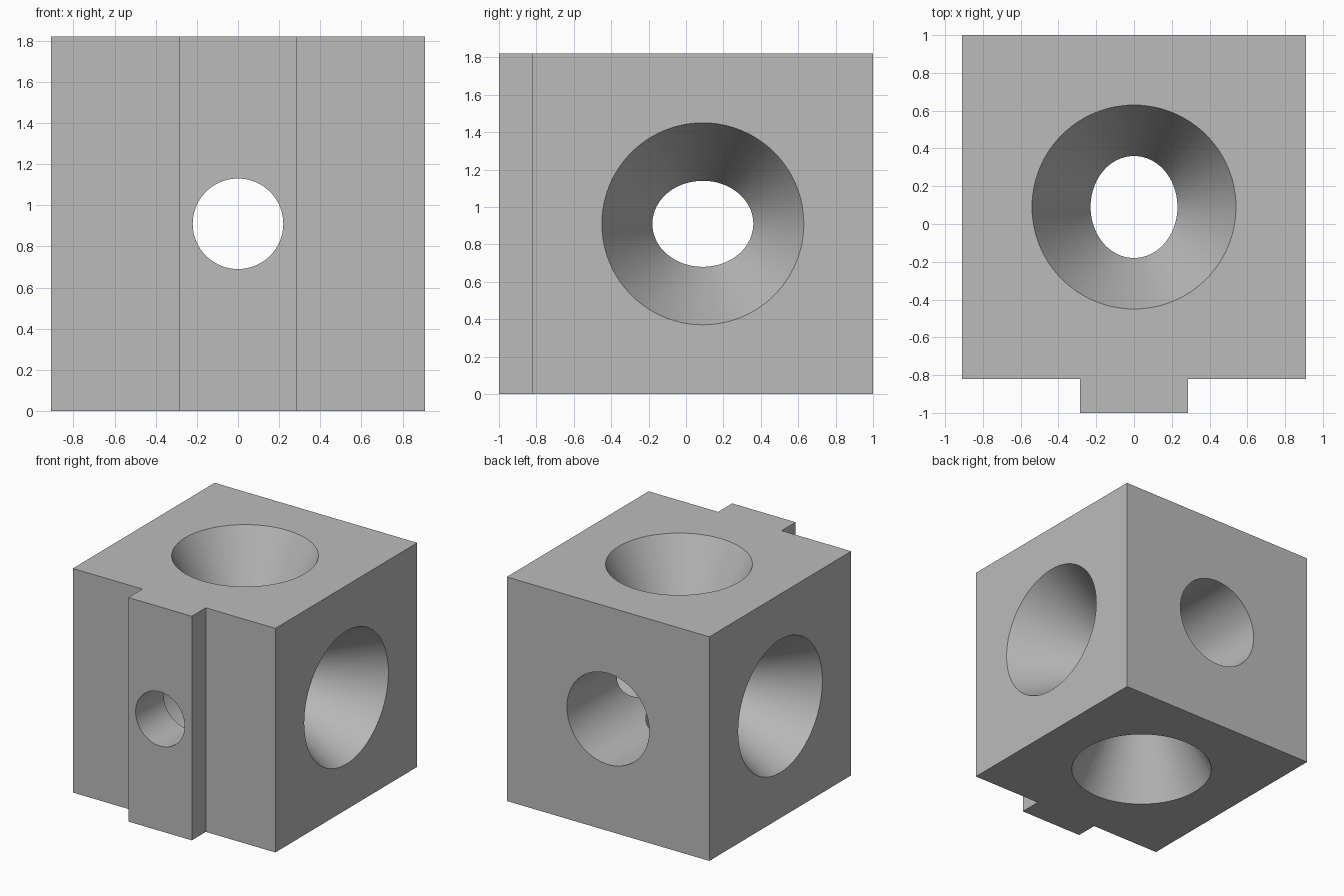
import bpy
from math import pi

cube = bpy.data.objects.get("Cube")
if cube:
    bpy.data.objects.remove(cube, do_unlink=True)

HALF = 0.91          # half the block side
MID = (0, 0.09, HALF)  # point where all the bores meet

grey = bpy.data.materials.new("plain grey")
grey.use_nodes = True
grey.diffuse_color = (0.5, 0.5, 0.5, 1)
grey.node_tree.nodes["Principled BSDF"].inputs["Base Color"].default_value = (0.5, 0.5, 0.5, 1)


def cut(target, r1, r2, depth, location, rotation):
    """Subtract a round bore from the target, then drop the cutter."""
    bpy.ops.mesh.primitive_cone_add(vertices=96, radius1=r1, radius2=r2, depth=depth,
                                    location=location, rotation=rotation)
    cutter = bpy.context.object
    cutter.name = "bore_cutter"
    cutter.hide_render = True
    cutter.data.materials.append(grey)
    mod = target.modifiers.new("bore", 'BOOLEAN')
    mod.operation = 'DIFFERENCE'
    mod.solver = 'EXACT'
    mod.object = cutter
    bpy.context.view_layer.objects.active = target
    bpy.ops.object.modifier_apply(modifier=mod.name)
    bpy.data.objects.remove(cutter, do_unlink=True)


# Block with a full-height tongue on the front: an extruded T outline
tongue, step, front, back = 0.285, -0.82, -1.0, 1.0
right_side = [(tongue, front), (tongue, step), (HALF, step), (HALF, back)]
outline = right_side + [(-x, y) for x, y in reversed(right_side)]
n = len(outline)
verts = [(x, y, z) for z in (0, 2 * HALF) for x, y in outline]
faces = [list(range(n))[::-1], list(range(n, 2 * n))]
faces += [(i, (i + 1) % n, (i + 1) % n + n, i + n) for i in range(n)]
mesh = bpy.data.meshes.new("connector_block")
mesh.from_pydata(verts, [], faces)
block = bpy.data.objects.new("connector_block", mesh)
bpy.context.collection.objects.link(block)
mesh.materials.append(grey)

# Wide bore from the back, stopping short of the front wall
bore_end, over = -0.64, 0.1
length = back + over - bore_end
cut(block, 0.37, 0.37, length, (0, bore_end + length / 2, HALF), (pi / 2, 0, 0))

# Narrow hole through the tongue
cut(block, 0.22, 0.22, 0.8, (0, -0.8, HALF), (pi / 2, 0, 0))

# Tapered funnels on the top, bottom and both sides
slope, near, far = 0.5, 0.12, HALF + 0.1
r_far = 0.54 + slope * (far - HALF)
r_near = 0.54 - slope * (HALF - near)
for dx, dz, turn in ((0, 1, 0), (0, -1, pi), (1, 0, pi / 2), (-1, 0, -pi / 2)):
    reach = (near + far) / 2
    cut(block, r_near, r_far, far - near,
        (dx * reach, MID[1], HALF + dz * reach), (0, turn, 0))

# Smooth bores, crisp corners
bpy.ops.object.select_all(action='DESELECT')
block.select_set(True)
bpy.context.view_layer.objects.active = block
bpy.ops.object.shade_smooth_by_angle(angle=pi / 9)
